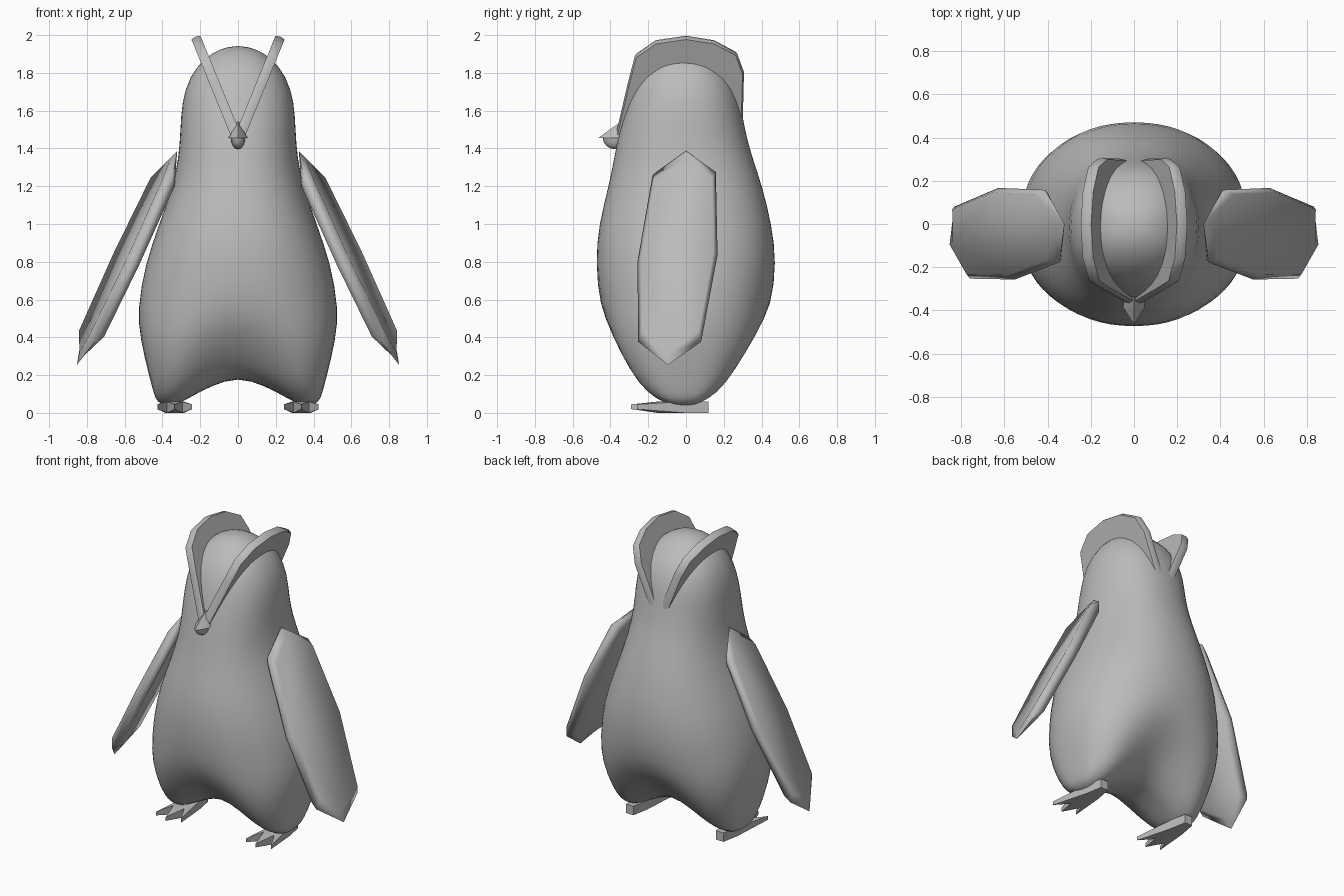
import bpy
import bmesh
from math import sin, cos, tau, copysign

cube = bpy.data.objects.get("Cube")
if cube:
    bpy.data.objects.remove(cube, do_unlink=True)

grey = bpy.data.materials.new("plain grey")
grey.use_nodes = True
grey.diffuse_color = (.5, .5, .5, 1)
grey.node_tree.nodes["Principled BSDF"].inputs["Base Color"].default_value = grey.diffuse_color


def finish(name, bm, angle=.6, subdivide=0):
    """Turn a bmesh into a shaded, coloured object."""
    bmesh.ops.recalc_face_normals(bm, faces=bm.faces)
    mesh = bpy.data.meshes.new(name)
    bm.to_mesh(mesh)
    bm.free()
    mesh.materials.append(grey)
    obj = bpy.data.objects.new(name, mesh)
    bpy.context.collection.objects.link(obj)
    bpy.ops.object.select_all(action="DESELECT")
    obj.select_set(True)
    bpy.context.view_layer.objects.active = obj
    bpy.ops.object.shade_smooth_by_angle(angle=angle)
    if subdivide:
        modifier = obj.modifiers.new("smooth_surface", "SUBSURF")
        modifier.levels = modifier.render_levels = subdivide
    return obj


def bridge(bm, lower, upper):
    """Join two closed loops of vertices with quads."""
    count = len(lower)
    for i in range(count):
        j = (i + 1) % count
        bm.faces.new((lower[i], lower[j], upper[j], upper[i]))


def leaning_plate(name, outline, lean, half, inset, end_thickness, side):
    """Plate with a (y, z) outline; lean is x at the origin, then x per z and per y."""
    bm = bmesh.new()
    heights = [p[1] for p in outline]
    cy = sum(p[0] for p in outline) / len(outline)
    cz = sum(heights) / len(outline)
    start, slope, yaw = lean
    stretch = (1 + slope * slope) ** .5
    loops = []
    for direction, scale in ((-1, inset), (0, 1), (1, inset)):
        loop = []
        for y, z in outline:
            at_end = z in (min(heights), max(heights))
            offset = direction * half * (end_thickness if at_end else 1)
            y = cy + (y - cy) * scale
            z = cz + (z - cz) * scale
            x = start + slope * z + yaw * y + offset / stretch
            loop.append(bm.verts.new((side * x, y, z - offset * slope / stretch)))
        loops.append(loop)
    for lower, upper in zip(loops, loops[1:]):
        bridge(bm, lower, upper)
    caps = [bm.faces.new(loops[0]), bm.faces.new(loops[-1])]
    bmesh.ops.triangulate(bm, faces=caps)
    return finish(name, bm, 1.25)


# Body: height, half width, front depth, back depth
PROFILE = [
    (.035, .37, -.085, .065), (.055, .43, -.155, .115), (.1, .447, -.238, .2),
    (.2, .473, -.328, .288), (.38, .518, -.422, .4), (.55, .537, -.459, .455),
    (.8, .491, -.482, .482), (1, .418, -.464, .455), (1.2, .348, -.411, .406),
    (1.35, .315, -.382, .353), (1.5, .306, -.352, .312), (1.65, .299, -.312, .288),
    (1.78, .258, -.263, .248), (1.88, .18, -.18, .15), (1.93, .09, -.1, .07),
]
SEGMENTS = 32


def signed_power(value, exponent):
    return copysign(abs(value) ** exponent, value)


bm = bmesh.new()
rings = []
for z, width, front, back in PROFILE:
    low = max(0, 1 - z / .55)
    power = 2 / (2.23 + 1.4 * low)
    ring = []
    for i in range(SEGMENTS):
        a = tau * i / SEGMENTS
        x = width * signed_power(cos(a), power)
        y = (front + back) / 2 + (back - front) / 2 * signed_power(sin(a), power)
        # Raise and pinch the middle so that the two leg lobes stand apart
        arch = min(1, 1.15 * max(0, 1 - abs(x) / .34))
        lift = .155 * arch * max(0, (.6 - z) / .55)
        ring.append(bm.verts.new((x, y * (1 - .2 * arch * low), z + lift)))
    rings.append(ring)
for lower, upper in zip(rings, rings[1:]):
    bridge(bm, lower, upper)
crown = bm.verts.new((0, -.015, 1.945))
top, bottom = rings[-1], rings[0]
for i in range(SEGMENTS):
    bm.faces.new((top[i], top[(i + 1) % SEGMENTS], crown))
# Underside: strips from front to back
for i in range(SEGMENTS // 2):
    strip = (bottom[i], bottom[i + 1], bottom[-i - 1], bottom[-i % SEGMENTS])
    bm.faces.new(list(dict.fromkeys(strip)))
finish("body", bm, 3, 1)

CREST = [(-.375, 1.46), (-.307, 1.75), (-.27, 1.894), (-.164, 1.968), (0, 1.992),
         (.153, 1.968), (.27, 1.905), (.307, 1.804), (.3, 1.52), (0, 1.48)]
FLIPPER = [(0, 1.387), (.158, 1.275), (.167, .836), (.08, .376),
           (-.095, .254), (-.253, .376), (-.257, .8), (-.177, 1.26)]
FOOT = [(-.028, .12), (.028, .12), (.05, 0), (.092, -.26), (.04, -.15),
        (0, -.29), (-.04, -.15), (-.092, -.26), (-.05, 0)]

for side, label in ((1, "left"), (-1, "right")):
    # Head crest and flipper
    leaning_plate(label + "_crest", CREST, (-.59, .409, 0), .026, .975, 1, side)
    leaning_plate(label + "_flipper", FLIPPER, (.998, -.4875, .22), .037, .9, .4, side)

    # Foot with three pointed toes
    bm = bmesh.new()
    loops = []
    for upper in (0, 1):
        loop = []
        for x, y in FOOT:
            tip = y < -.2
            z = (.045 if tip else .06) if upper else (.02 if tip else 0)
            loop.append(bm.verts.new((side * .335 + x, y, z)))
        loops.append(loop)
    bridge(bm, *loops)
    for loop in loops:
        bm.faces.new(loop)
    bmesh.ops.triangulate(bm, faces=[f for f in bm.faces if len(f.verts) > 4])
    finish(label + "_foot", bm)

# Upper beak: pointed wedge with a ridge
bm = bmesh.new()
for x, y, z in ((0, -.465, 1.455), (0, -.39, 1.51), (0, -.33, 1.55),
                (.05, -.385, 1.455), (-.05, -.385, 1.455),
                (.045, -.3, 1.455), (-.045, -.3, 1.455)):
    bm.verts.new((x, y, z))
bmesh.ops.convex_hull(bm, input=bm.verts)
finish("upper_beak", bm)

# Lower beak: the lower half of a small rounded chin
bm = bmesh.new()
bmesh.ops.create_uvsphere(bm, u_segments=12, v_segments=8, radius=1)
bmesh.ops.delete(bm, geom=[v for v in bm.verts if v.co.z > .01], context="VERTS")
bmesh.ops.scale(bm, vec=(.038, .065, .06), verts=bm.verts)
bmesh.ops.translate(bm, vec=(0, -.375, 1.456), verts=bm.verts)
finish("lower_beak", bm, 3)
